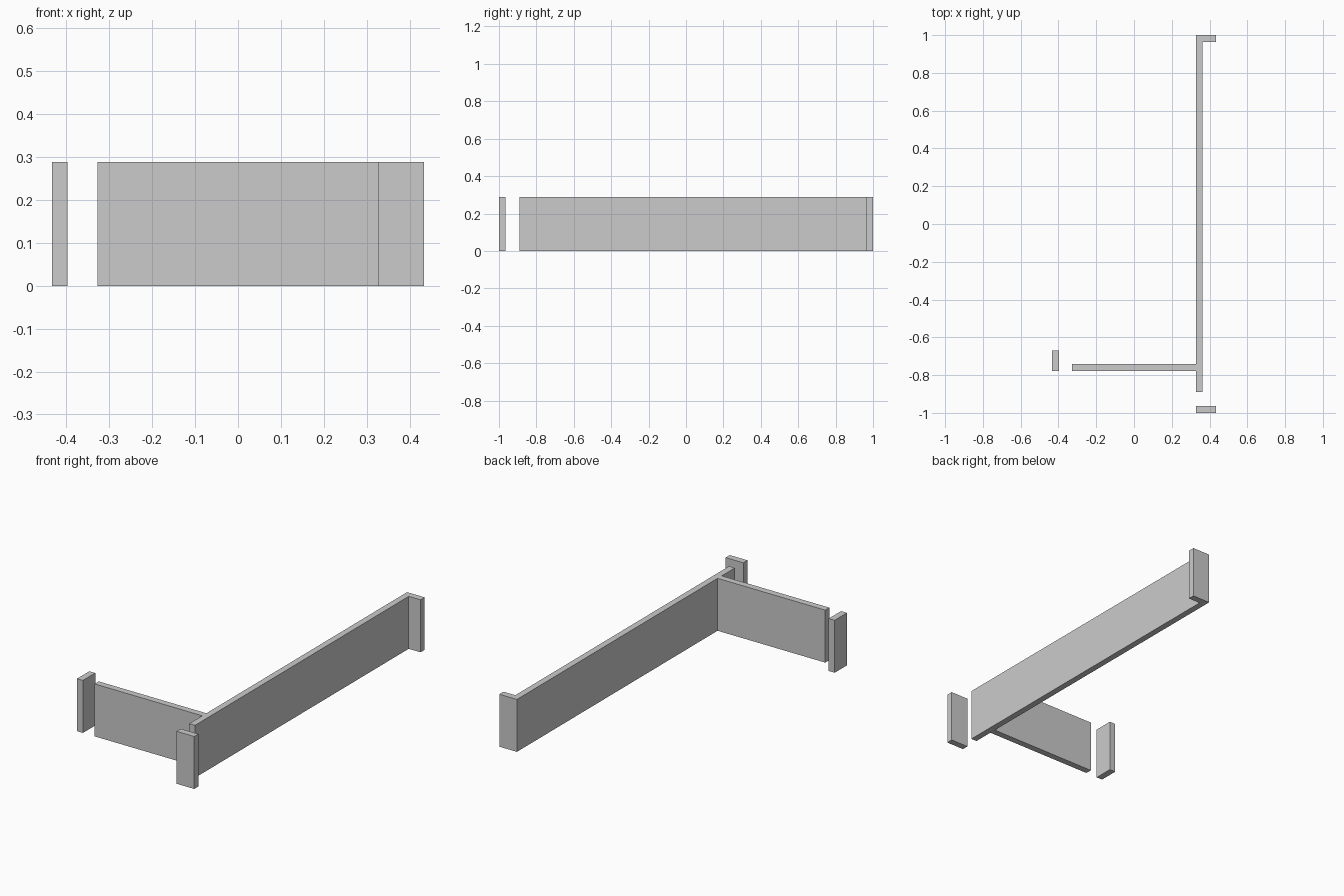
import bpy, bmesh

if "Cube" in bpy.data.objects:
    bpy.data.objects.remove(bpy.data.objects["Cube"])

HEIGHT = 0.288

plaster = bpy.data.materials.new("light_grey")
plaster.diffuse_color = (0.6, 0.6, 0.6, 1)
plaster.use_nodes = True
plaster.node_tree.nodes["Principled BSDF"].inputs["Base Color"].default_value = plaster.diffuse_color


def extrude_plan(name, outline):
    """Raise a counter-clockwise floor-plan outline to wall height."""
    bm = bmesh.new()
    base = bm.faces.new([bm.verts.new((x, y, 0)) for x, y in outline])
    top = bmesh.ops.extrude_face_region(bm, geom=[base], use_keep_orig=True)["geom"]
    bmesh.ops.translate(bm, vec=(0, 0, HEIGHT),
                        verts=[g for g in top if isinstance(g, bmesh.types.BMVert)])
    bmesh.ops.recalc_face_normals(bm, faces=bm.faces)
    mesh = bpy.data.meshes.new(name)
    bm.to_mesh(mesh)
    bm.free()
    mesh.materials.append(plaster)
    obj = bpy.data.objects.new(name, mesh)
    bpy.context.collection.objects.link(obj)
    return obj


def rectangle(x0, x1, y0, y1):
    return [(x0, y0), (x1, y0), (x1, y1), (x0, y1)]


# Long wall with its rear return and the side partition, as one plan
extrude_plan("partition_walls", [
    (0.327, -0.89), (0.362, -0.89), (0.362, 0.964), (0.434, 0.964),
    (0.434, 1.0), (0.327, 1.0), (0.327, -0.741), (-0.327, -0.741),
    (-0.327, -0.777), (0.327, -0.777)])

# Free-standing wall stubs across the door openings
extrude_plan("front_wall_stub", rectangle(0.327, 0.434, -1.0, -0.964))
extrude_plan("left_wall_stub", rectangle(-0.434, -0.398, -0.777, -0.67))
